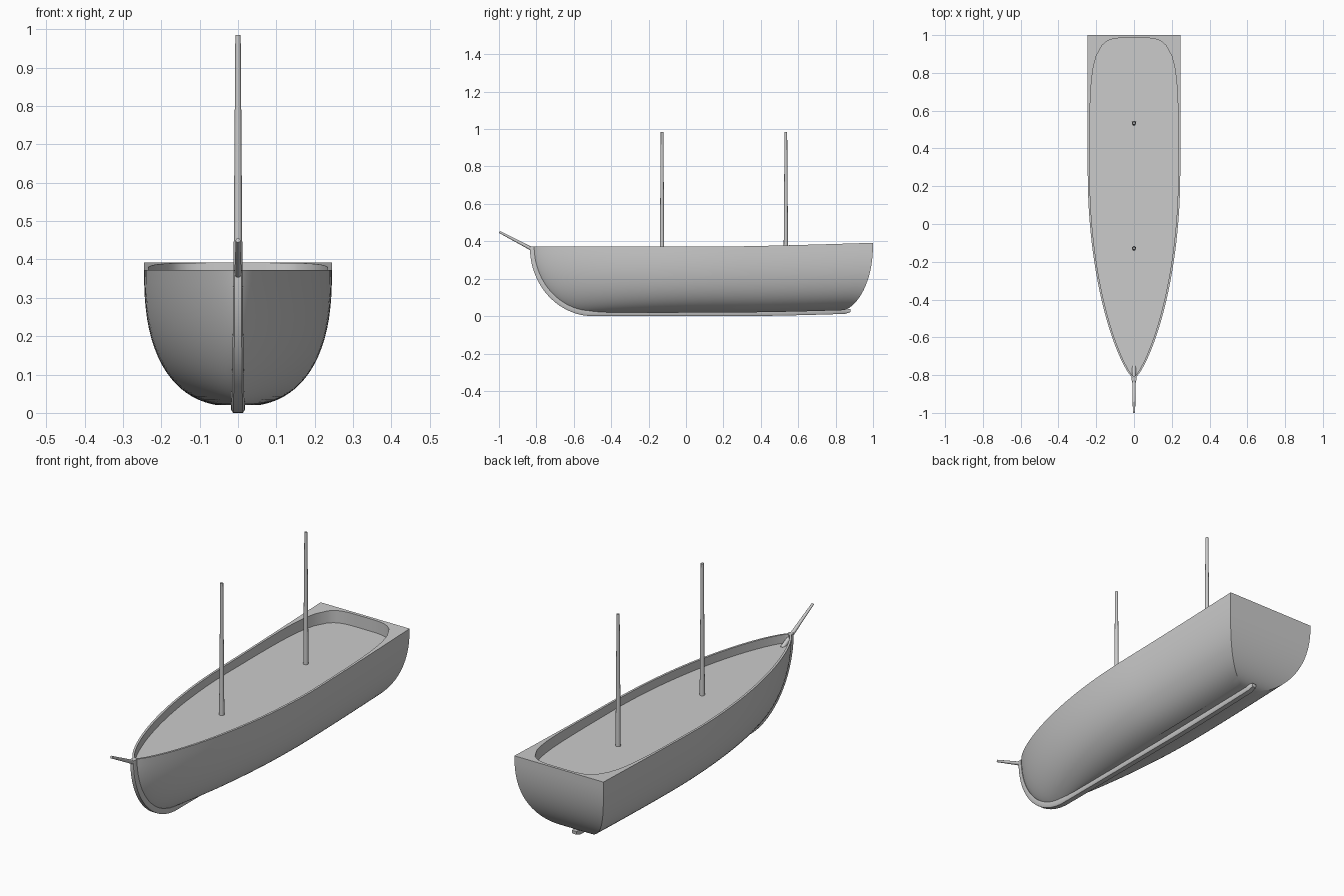
import bpy, bmesh, math
from mathutils import Vector

cube = bpy.data.objects.get("Cube")
if cube:
    bpy.data.objects.remove(cube)

grey = bpy.data.materials.new("plain grey")
grey.use_nodes = True
grey.diffuse_color = (0.6, 0.6, 0.6, 1)
grey.node_tree.nodes["Principled BSDF"].inputs["Base Color"].default_value = grey.diffuse_color

SIDE, ACROSS, LEVELS = 48, 16, 20
BEAM, DECK_Z = 0.245, 0.33


def finish(name, bm, angle=35):
    """Turn a bmesh into a smooth, sharp-edged object."""
    bmesh.ops.recalc_face_normals(bm, faces=bm.faces)
    mesh = bpy.data.meshes.new(name)
    bm.to_mesh(mesh)
    bm.free()
    obj = bpy.data.objects.new(name, mesh)
    bpy.context.collection.objects.link(obj)
    mesh.materials.append(grey)
    bpy.ops.object.select_all(action="DESELECT")
    obj.select_set(True)
    bpy.context.view_layer.objects.active = obj
    bpy.ops.object.shade_smooth_by_angle(angle=math.radians(angle))
    return obj


def loft(bm, rings):
    """Join closed rings of points and cap both ends."""
    rows = [[bm.verts.new(p) for p in ring] for ring in rings]
    n = len(rows[0])
    for a, b in zip(rows, rows[1:]):
        for i in range(n):
            j = (i + 1) % n
            bm.faces.new((a[i], a[j], b[j], b[i]))
    bm.faces.new(rows[0])
    bm.faces.new(rows[-1])


# Hull lines: sheer, bottom, stem, stern, plan and cross-section
def sheer(y):
    return 0.372 + 0.02 * max(0, (y - 0.2) / 0.8) ** 1.3


def bottom(y):
    return 0.02 + 0.012 * max(0, (y - 0.3) / 0.55) ** 1.5


def height(t, y):
    return bottom(y) + t * (sheer(y) - bottom(y))


def stem(t):
    return -0.5 - 0.32 * math.sqrt(1 - (1 - t) ** 2)


def stern(t):
    return 0.84 + 0.16 * (1 - (1 - t) ** 2.2) ** 0.6


def plan(u):
    w = min(max(u, 0) / 0.6, 1)
    return BEAM * (1 - (1 - w) ** 2) ** 0.74


def section(t):
    return (1 - (0.99 * (1 - t)) ** 2.5) ** 0.41


def mirrored(side, back):
    """Closed ring from one side (bow to stern), the stern points and the other side."""
    return side + back + [Vector((-p.x, p.y, p.z)) for p in reversed(side[1:])]


def across(x):
    return [x * (1 - 2 * k / ACROSS) for k in range(1, ACROSS)]


def hull_ring(t):
    side = []
    for i in range(SIDE + 1):
        u = (i / SIDE) ** 1.6
        y = stem(t) + u * (stern(t) - stem(t))
        side.append(Vector((plan(u) * section(t), y, height(t, y))))
    end = side[-1]
    return mirrored(side, [Vector((x, end.y, end.z)) for x in across(end.x)])


# Opening inside the rail, with rounded corners at the stern
START, LENGTH, POWER, CORNER = 0.3, 0.685, 4.5, 0.946


def opening_ring(z=None):
    side = []
    for i in range(SIDE + 1):
        y = -0.805 + (i / SIDE) ** 1.6 * (CORNER + 0.805)
        x = max(plan((y + 0.82) / 1.82) - 0.011, 0) if i else 0
        x *= (1 - (max(0, y - START) / LENGTH) ** POWER) ** (1 / POWER)
        side.append(Vector((x, y, z or sheer(y))))
    back = []
    for x in across(side[-1].x):
        y = START + LENGTH * (1 - (abs(x) / (BEAM - 0.011)) ** POWER) ** (1 / POWER)
        back.append(Vector((x, y, z or sheer(y))))
    return mirrored(side, back)


# Hull shell, rail and sunken deck
bm = bmesh.new()
rings = [hull_ring((j / LEVELS) ** 2) for j in range(LEVELS + 1)]
loft(bm, rings + [opening_ring(), opening_ring(DECK_Z)])
finish("hull_and_deck", bm)

# Stem and keel, one bar along the centreline
path = [(stem(t), height(t, 0)) for t in [(1 - k / 24) ** 2 for k in range(25)]]
path += [(-0.5 + 1.35 * k / 16, bottom(-0.5 + 1.35 * k / 16)) for k in range(1, 17)]
path.append((0.88, 0.03))
bars = []
for k, (y, z) in enumerate(path):
    a, b = path[max(k - 1, 0)], path[min(k + 1, len(path) - 1)]
    along = Vector((0, b[0] - a[0], b[1] - a[1])).normalized()
    out = Vector((0, along.z, -along.y))
    flat = min(k / 24, 1)
    w, d = 0.012 + 0.006 * flat, 0.015 + 0.005 * flat
    if k == len(path) - 1:
        w, d = 0.012, 0.008
    shape = [(w, -0.008), (w, d * 0.6), (w * 0.7, d), (-w * 0.7, d), (-w, d * 0.6), (-w, -0.008)]
    bars.append([Vector((x, y, z)) + out * o for x, o in shape])
bm = bmesh.new()
loft(bm, bars)
finish("stem_and_keel", bm)


# Tapered round spars
def spar(name, start, end, r1, r2):
    start, end = Vector(start), Vector(end)
    axis = end - start
    bm = bmesh.new()
    bmesh.ops.create_cone(bm, cap_ends=True, segments=20, radius1=r1, radius2=r2, depth=axis.length)
    obj = finish(name, bm)
    obj.location = (start + end) / 2
    obj.rotation_euler = axis.to_track_quat("Z", "Y").to_euler()


spar("fore_mast", (0, -0.128, DECK_Z - 0.005), (0, -0.128, 0.985), 0.012, 0.007)
spar("aft_mast", (0, 0.534, DECK_Z - 0.005), (0, 0.534, 0.985), 0.012, 0.007)
spar("bowsprit", (0, -0.755, 0.322), (0, -0.997, 0.45), 0.011, 0.006)
